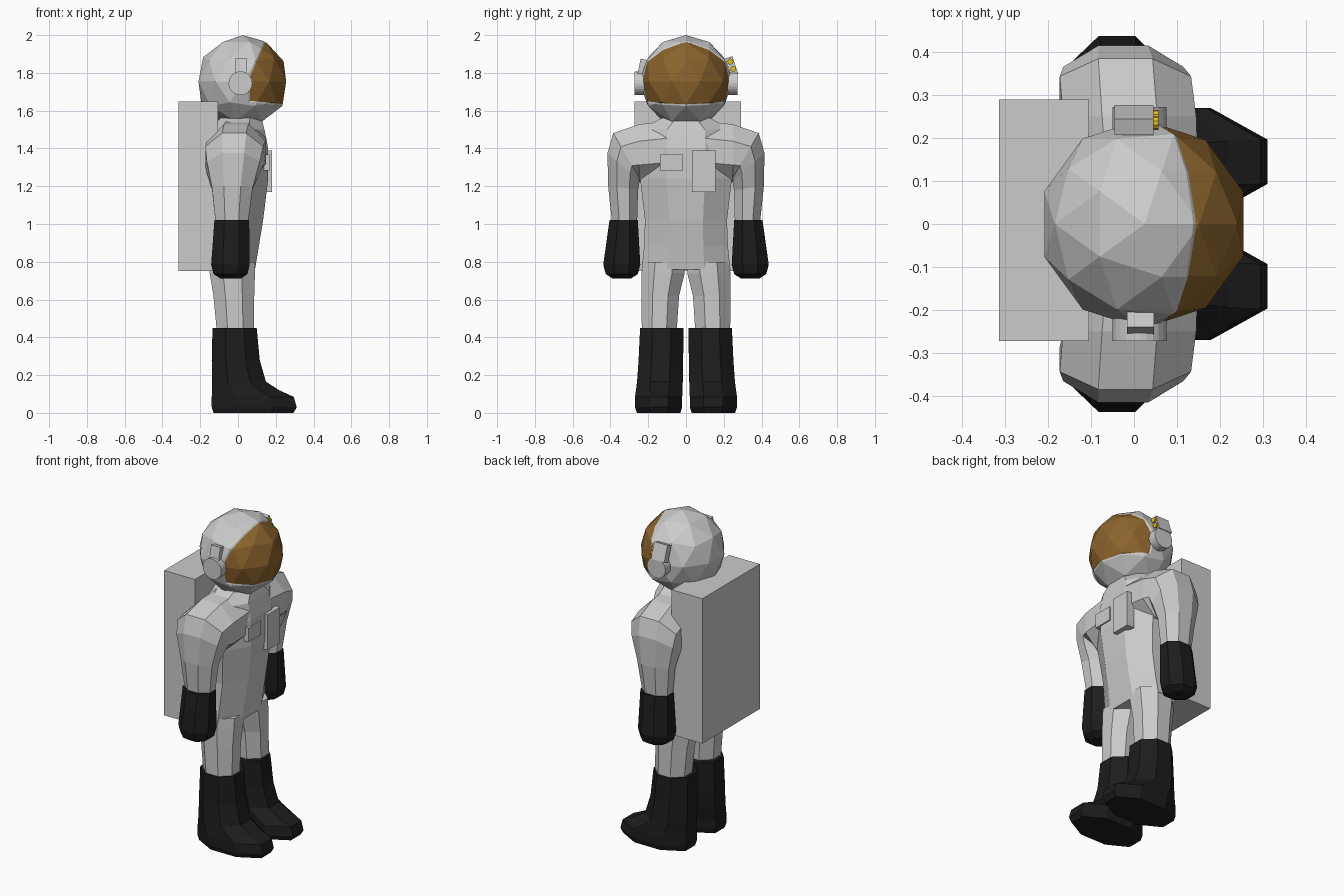
import bpy, bmesh, math
from mathutils import Vector, Matrix

if "Cube" in bpy.data.objects:
    bpy.data.objects.remove(bpy.data.objects["Cube"])


def material(name, rgb):
    m = bpy.data.materials.new(name)
    m.diffuse_color = (*rgb, 1)
    m.use_nodes = True
    m.node_tree.nodes["Principled BSDF"].inputs["Base Color"].default_value = m.diffuse_color
    return m


black = material("black_rubber", (0.012, 0.012, 0.012))
gold = material("gold_visor", (0.26, 0.125, 0.025))
yellow = material("yellow_light", (0.75, 0.5, 0.01))


def finish(name, bm, mats=()):
    bmesh.ops.recalc_face_normals(bm, faces=bm.faces)
    me = bpy.data.meshes.new(name)
    bm.to_mesh(me)
    bm.free()
    for m in mats:
        me.materials.append(m)
    ob = bpy.data.objects.new(name, me)
    bpy.context.collection.objects.link(ob)
    return ob


def loft(name, rings, mats=(), side=1, n=8):
    """Rings: (x, y, z, half depth, half width, tilt in degrees)."""
    bm = bmesh.new()
    k = 1 / math.cos(math.pi / n)
    loops = []
    for x, y, z, rx, ru, tilt in rings:
        t = math.radians(tilt)
        loop = []
        for i in range(n):
            a = 2 * math.pi * (i + 0.5) / n
            px, u = rx * k * math.cos(a), ru * k * math.sin(a)
            loop.append(bm.verts.new((x + px, side * (y + u * math.cos(t)), z + u * math.sin(t))))
        loops.append(loop)
    for p, q in zip(loops, loops[1:]):
        for i in range(n):
            j = (i + 1) % n
            bm.faces.new((p[i], p[j], q[j], q[i]))
    bm.faces.new(loops[0])
    bm.faces.new(loops[-1])
    return finish(name, bm, mats)


def box(name, lo, hi, tilt=0):
    lo, hi = Vector(lo), Vector(hi)
    bm = bmesh.new()
    m = (Matrix.Translation((lo + hi) / 2) @ Matrix.Rotation(tilt, 4, 'X')
         @ Matrix.Diagonal((*(hi - lo), 1)))
    bmesh.ops.create_cube(bm, size=1, matrix=m)
    return finish(name, bm)


def disc(name, c, r, depth, axis, mats=(), n=24):
    bm = bmesh.new()
    m = Matrix.Translation(c) @ Matrix.Rotation(math.pi / 2, 4, axis)
    bmesh.ops.create_cone(bm, cap_ends=True, segments=n, radius1=r, radius2=r, depth=depth, matrix=m)
    return finish(name, bm, mats)


# Torso
loft("torso", [
    (-0.03, 0, 0.76, 0.12, 0.235, 0), (-0.025, 0, 0.88, 0.135, 0.222, 0),
    (-0.015, 0, 1.02, 0.148, 0.217, 0), (0.0, 0, 1.24, 0.16, 0.243, 0),
    (0.0, 0, 1.4, 0.16, 0.25, 0), (0.0, 0, 1.5, 0.14, 0.24, 0),
    (0.015, 0, 1.56, 0.11, 0.13, 0)])

for side, label in ((1, "left"), (-1, "right")):
    # Arm, bending from the shoulder down to the wrist
    loft(label + "_arm", [
        (0, 0.10, 1.39, 0.15, 0.155, 90), (-0.01, 0.25, 1.375, 0.155, 0.152, 90),
        (-0.02, 0.315, 1.36, 0.153, 0.14, 60), (-0.025, 0.331, 1.30, 0.14, 0.114, 42),
        (-0.03, 0.333, 1.19, 0.108, 0.08, 8), (-0.033, 0.325, 1.0, 0.085, 0.066, 0)],
        side=side)
    # Glove
    loft(label + "_glove", [
        (-0.033, 0.33, 1.02, 0.092, 0.075, 0), (-0.04, 0.34, 0.785, 0.102, 0.098, 0),
        (-0.04, 0.34, 0.735, 0.09, 0.085, 0), (-0.038, 0.34, 0.712, 0.055, 0.05, 0)],
        [black], side)
    # Leg
    loft(label + "_leg", [
        (-0.03, 0.117, 0.80, 0.12, 0.112, 0), (-0.03, 0.121, 0.74, 0.12, 0.114, 0),
        (-0.022, 0.136, 0.62, 0.108, 0.099, 0), (-0.013, 0.142, 0.42, 0.098, 0.092, 0)],
        side=side)
    # Boot
    loft(label + "_boot", [
        (-0.018, 0.128, 0.45, 0.117, 0.115, 0), (-0.012, 0.133, 0.28, 0.127, 0.118, 0),
        (0.005, 0.138, 0.165, 0.143, 0.121, 0), (0.04, 0.142, 0.12, 0.178, 0.123, 0),
        (0.078, 0.145, 0.085, 0.217, 0.125, 0), (0.086, 0.145, 0.03, 0.225, 0.125, 0),
        (0.082, 0.145, 0.0, 0.212, 0.115, 0)], [black], side)
    # Ear piece
    disc(label + "_ear_piece", (0.013, side * 0.245, 1.745), 0.063, 0.056, 'X')

# Helmet: low-poly ball, cut by planes that bound the visor
bm = bmesh.new()
bmesh.ops.create_icosphere(bm, subdivisions=2, radius=0.246,
                           matrix=Matrix.Translation((0.025, 0, 1.754)))
planes = [(Vector((0.13, 0, 1.95)), Vector((0.923, 0, -0.385))),
          (Vector((0.055, 0, 1.7)), Vector((1, 0, 0))),
          (Vector((0.1, 0, 1.64)), Vector((0.1, 0, 1)))]
for co, no in planes:
    bmesh.ops.bisect_plane(bm, geom=bm.verts[:] + bm.edges[:] + bm.faces[:],
                           plane_co=co, plane_no=no, dist=0.004)
visor = [f for f in bm.faces
         if all((f.calc_center_median() - co).dot(no) > 0 for co, no in planes)]
for f in visor:
    f.material_index = 1
rim = bmesh.ops.inset_region(bm, faces=visor, thickness=0.008, depth=-0.004, use_even_offset=True)
for f in rim["faces"]:
    f.material_index = 0
finish("helmet", bm, [material("helmet_shell", (0.8, 0.8, 0.8)), gold])

# Helmet lamp box with two lights, and the small aerial block opposite
box("lamp_box", (-0.045, 0.222, 1.785), (0.045, 0.262, 1.885), 0.33)
for i, (y, z) in enumerate(((0.235, 1.86), (0.25, 1.82))):
    disc(f"lamp_{i + 1}", (0.046, y, z), 0.016, 0.022, 'Y', [yellow], 10)
box("aerial_block", (-0.016, -0.25, 1.78), (0.047, -0.212, 1.872), -0.2)

# Backpack and chest units
box("backpack", (-0.315, -0.272, 0.752), (-0.105, 0.29, 1.648))
box("chest_unit_large", (0.13, 0.033, 1.17), (0.18, 0.155, 1.39))
box("chest_unit_small", (0.12, -0.137, 1.282), (0.168, -0.015, 1.368))
